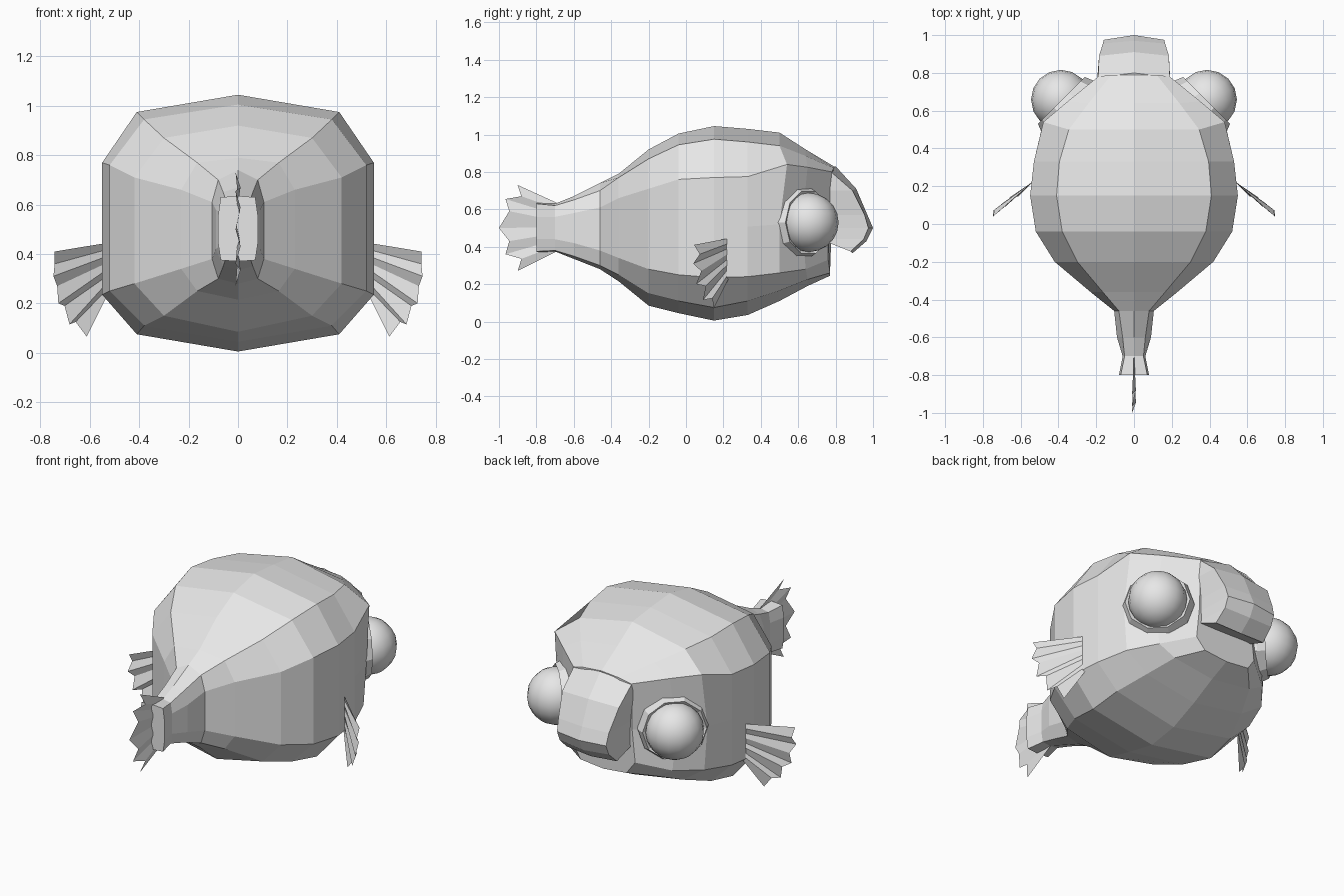
import bpy, bmesh, math
from mathutils import Vector

if "Cube" in bpy.data.objects:
    bpy.data.objects.remove(bpy.data.objects["Cube"])

grey = bpy.data.materials.new("plain_grey")
grey.diffuse_color = (0.8, 0.8, 0.8, 1)
grey.use_nodes = True
grey.node_tree.nodes["Principled BSDF"].inputs["Base Color"].default_value = grey.diffuse_color


def make(name, verts, faces, recalc=True):
    bm = bmesh.new()
    vs = [bm.verts.new(v) for v in verts]
    for f in faces:
        bm.faces.new([vs[i] for i in f])
    if recalc:
        bmesh.ops.recalc_face_normals(bm, faces=bm.faces[:])
    me = bpy.data.meshes.new(name)
    bm.to_mesh(me)
    bm.free()
    me.materials.append(grey)
    ob = bpy.data.objects.new(name, me)
    bpy.context.collection.objects.link(ob)
    return ob


def loft(name, rings):
    """Skin a closed solid over rings of equal point count."""
    n = len(rings[0])
    verts = [p for r in rings for p in r]
    faces = [(k * n + i, k * n + (i + 1) % n, (k + 1) * n + (i + 1) % n, (k + 1) * n + i)
             for k in range(len(rings) - 1) for i in range(n)]
    faces += [tuple(range(n)), tuple(range((len(rings) - 1) * n, len(rings) * n))]
    return make(name, verts, faces)


def mirrored(half):
    """Half ring from top centre to bottom centre, closed with its mirror."""
    return half + [(-x, y, z) for x, y, z in half[-2:0:-1]]


# Body stations: y, corner x, side x, then z of top, top corner, upper side,
# lower side, bottom corner, bottom
stations = [
    (-0.80, 0.07, 0.08, 0.635, 0.63, 0.56, 0.44, 0.375, 0.37),
    (-0.70, 0.05, 0.06, 0.63, 0.62, 0.56, 0.44, 0.38, 0.375),
    (-0.60, 0.06, 0.09, 0.67, 0.65, 0.58, 0.42, 0.35, 0.335),
    (-0.46, 0.08, 0.105, 0.74, 0.70, 0.61, 0.38, 0.30, 0.28),
    (-0.36, 0.165, 0.23, 0.79, 0.77, 0.66, 0.34, 0.25, 0.215),
    (-0.20, 0.30, 0.42, 0.92, 0.87, 0.71, 0.28, 0.15, 0.085),
    (-0.04, 0.38, 0.52, 1.005, 0.945, 0.76, 0.25, 0.11, 0.045),
    (0.15, 0.41, 0.55, 1.045, 0.975, 0.77, 0.235, 0.075, 0.005),
    (0.33, 0.395, 0.53, 1.03, 0.96, 0.775, 0.24, 0.11, 0.035),
]
rings = []
for y, xc, xs, zt, ztc, zsu, zsl, zbc, zb in stations:
    rings.append(mirrored([(0, y, zt), (xc, y, ztc), (xs, y, zsu), (xs, y, (zsu + zsl) / 2),
                           (xs, y, zsl), (xc, y, zbc), (0, y, zb)]))
# Head: brow ridge flares out, cheeks slant in toward the mouth
rings.append(mirrored([(0, 0.5, 1.01), (0.345, 0.5, 0.94), (0.48, 0.54, 0.84), (0.49, 0.5, 0.52),
                       (0.47, 0.5, 0.26), (0.33, 0.5, 0.165), (0, 0.5, 0.11)]))
rings.append(mirrored([(0, 0.64, 0.92), (0.24, 0.64, 0.885), (0.35, 0.65, 0.825), (0.37, 0.62, 0.52),
                       (0.36, 0.64, 0.28), (0.26, 0.65, 0.225), (0, 0.65, 0.19)]))
rings.append(mirrored([(0, 0.79, 0.83), (0.12, 0.79, 0.82), (0.19, 0.78, 0.80), (0.18, 0.76, 0.52),
                       (0.2, 0.76, 0.33), (0.15, 0.77, 0.26), (0, 0.77, 0.245)]))
loft("body", rings)

# Snout: blunt beak curving down over the mouth (x, back y, side y, centre y, z)
beak = [(0.19, 0.70, 0.775, 0.80, 0.83, 0.80), (0.185, 0.70, 0.89, 0.91, 0.71, 0.70),
        (0.165, 0.72, 0.955, 0.97, 0.57, 0.57), (0.16, 0.74, 0.975, 1.0, 0.5, 0.5),
        (0.16, 0.74, 0.95, 0.965, 0.43, 0.44), (0.165, 0.74, 0.88, 0.89, 0.365, 0.375)]
sections = []
for x, yb, ys, yc, zc, zs in beak:
    zb = max(zs, 0.43)
    sections.append([(-x - 0.01, yb, zb), (-x, ys, zs), (0, yc, zc), (x, ys, zs), (x + 0.01, yb, zb)])
loft("snout", sections)

# Eyes: faceted socket collar with a smooth ball in it
for side, s in (("left", -1), ("right", 1)):
    out = Vector((s * 0.707, 0.707, 0))
    across = Vector((s * 0.707, -0.707, 0))
    centre = Vector((s * 0.325, 0.595, 0.53))

    def circle(r, depth, n=10):
        return [tuple(centre + out * depth + across * r * math.cos(2 * math.pi * i / n)
                      + Vector((0, 0, r * math.sin(2 * math.pi * i / n)))) for i in range(n)]

    loft(side + "_eye_socket", [circle(0.19, -0.05), circle(0.193, 0.04), circle(0.175, 0.085), circle(0.15, 0.07)])
    bpy.ops.mesh.primitive_uv_sphere_add(segments=16, ring_count=10, radius=0.158,
                                         location=(s * 0.387, 0.658, 0.53))
    ball = bpy.context.object
    ball.name = side + "_eye"
    ball.data.materials.append(grey)
    bpy.ops.object.shade_smooth()


def fan(name, root, tips, normal, pleat):
    """Pleated fin sheet between a straight root and a zigzag edge."""
    n = len(tips)
    a, b = Vector(root[0]), Vector(root[1])
    verts = [tuple(a.lerp(b, i / (n - 1))) for i in range(n)]
    verts += [tuple(Vector(t) + Vector(normal) * pleat * (1 if i % 2 else -1)) for i, t in enumerate(tips)]
    return make(name, verts, [(i, i + 1, n + i + 1, n + i) for i in range(n - 1)])


# Side fins sweep out and back
edge = [(0.75, 0.41), (0.735, 0.36), (0.755, 0.31), (0.725, 0.27), (0.735, 0.20),
        (0.695, 0.19), (0.69, 0.115), (0.65, 0.125), (0.62, 0.065)]
for side, s in (("left", -1), ("right", 1)):
    def place(x, z):
        return (s * x, 0.22 - (x - 0.54) * 0.8, z)
    fan(side + "_fin", [place(0.53, 0.445), place(0.53, 0.23)], [place(*p) for p in edge],
        (s * 0.62, 0.78, 0), 0.012)

# Tail fin
tail = [(-0.90, 0.73), (-0.88, 0.67), (-0.965, 0.655), (-0.945, 0.59), (-1.0, 0.50),
        (-0.945, 0.43), (-0.965, 0.36), (-0.88, 0.335), (-0.90, 0.27)]
fan("tail_fin", [(0, -0.68, 0.63), (0, -0.68, 0.38)], [(0, y, z) for y, z in tail], (1, 0, 0), 0.01)
